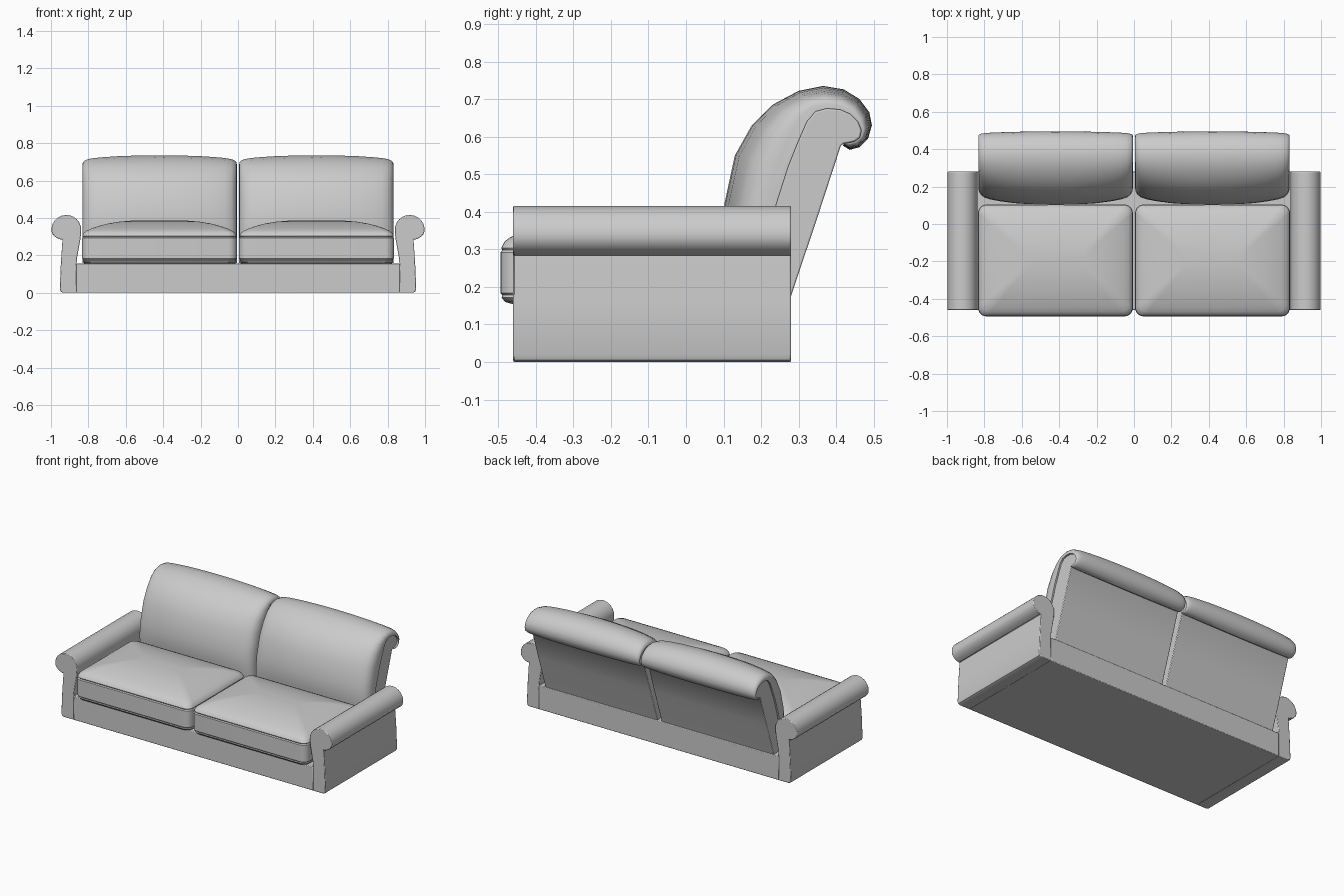
import bpy, bmesh, math

if "Cube" in bpy.data.objects:
    bpy.data.objects.remove(bpy.data.objects["Cube"])


def make(name, bm, angle=35, bevel=0):
    bmesh.ops.recalc_face_normals(bm, faces=bm.faces)
    me = bpy.data.meshes.new(name)
    bm.to_mesh(me)
    bm.free()
    ob = bpy.data.objects.new(name, me)
    bpy.context.collection.objects.link(ob)
    bpy.ops.object.select_all(action='DESELECT')
    bpy.context.view_layer.objects.active = ob
    ob.select_set(True)
    bpy.ops.object.shade_smooth_by_angle(angle=math.radians(angle))
    if bevel:
        m = ob.modifiers.new("soft_edges", 'BEVEL')
        m.width, m.segments = bevel, 2
        m.limit_method, m.angle_limit = 'ANGLE', math.radians(50)
    return ob


def loft(rings):
    """Skin a list of closed point rings and cap both ends."""
    bm = bmesh.new()
    vs = [[bm.verts.new(p) for p in r] for r in rings]
    n = len(vs[0])
    for a, b in zip(vs, vs[1:]):
        for i in range(n):
            j = (i + 1) % n
            bm.faces.new((a[i], a[j], b[j], b[i]))
    bm.faces.new(vs[0])
    bm.faces.new(vs[-1])
    return bm


def rounded_rect(x0, x1, y0, y1, r, z, seg=6):
    pts = []
    for k, (cx, cy) in enumerate(((x1 - r, y1 - r), (x0 + r, y1 - r),
                                  (x0 + r, y0 + r), (x1 - r, y0 + r))):
        for i in range(seg + 1):
            a = math.pi / 2 * (k + i / seg)
            pts.append((cx + r * math.cos(a), cy + r * math.sin(a), z))
    return pts


# Base plinth
bm = bmesh.new()
bmesh.ops.create_cube(bm, size=1)
for v in bm.verts:
    v.co = (v.co.x * 1.73, v.co.y * 0.74 - 0.09, (v.co.z + 0.5) * 0.155)
make("base", bm, bevel=0.004)

# Rolled arm outline (x, z): stem plus scroll arc
arm = [(0.862, 0.0), (0.935, 0.0), (0.948, 0.006), (0.953, 0.02), (0.947, 0.16), (0.938, 0.287)]
for i in range(17):
    a = math.radians(-70 + 250 * i / 16)
    arm.append((0.918 + 0.08 * math.cos(a), 0.336 + 0.08 * (math.sin(a) if a > 0 else 0.7 * math.sin(a))))
arm += [(0.842, 0.29), (0.851, 0.24), (0.860, 0.19), (0.864, 0.14)]

# Back cushion: outer (front/top) line and inner line (y, z), paired point by point
outer = [(0.15, 0.16), (0.12, 0.25), (0.102, 0.34), (0.102, 0.42), (0.13, 0.55), (0.175, 0.63),
         (0.232, 0.686), (0.30, 0.722), (0.365, 0.735), (0.42, 0.726), (0.462, 0.70), (0.488, 0.665),
         (0.495, 0.63), (0.485, 0.595), (0.462, 0.572), (0.436, 0.565), (0.418, 0.576)]
inner = [(0.20, 0.16), (0.208, 0.25), (0.22, 0.34), (0.24, 0.42), (0.272, 0.52), (0.30, 0.59),
         (0.322, 0.64), (0.345, 0.667), (0.375, 0.675), (0.41, 0.672), (0.438, 0.66), (0.458, 0.64),
         (0.467, 0.617), (0.463, 0.598), (0.45, 0.588), (0.434, 0.584), (0.42, 0.582)]


def back_ring(x, k):
    front = [(x, o[0] + (n[0] - o[0]) * k, o[1] + (n[1] - o[1]) * k) for o, n in zip(outer, inner)]
    return front + [(x, n[0], n[1]) for n in reversed(inner)]


for side, s in (("right", 1), ("left", -1)):
    make("arm_" + side, loft([[(s * x, y, z) for x, z in arm] for y in (-0.46, 0.28)]), bevel=0.004)

    # Seat cushion: (inset, height) from underside to crown
    layers = [(0.03, 0.155), (0.012, 0.16), (0.003, 0.172), (0.005, 0.178), (0.0, 0.184), (0.0, 0.292),
              (0.005, 0.298), (0.002, 0.304), (0.010, 0.320), (0.024, 0.331), (0.05, 0.343),
              (0.09, 0.357), (0.14, 0.370), (0.20, 0.380), (0.26, 0.385)]
    rings = []
    for d, z in layers:
        rings.append([(s * x, y, zz) for x, y, zz in
                      rounded_rect(0.006 + d, 0.834 - d, -0.494 + d, 0.104 - d, max(0.045 - 0.15 * d, 0.02), z)])
    make("seat_cushion_" + side, loft(rings))

    # Back cushion: crowned across its width with rounded ends
    half = [(0.413, 0.80), (0.410, 0.62), (0.400, 0.46), (0.382, 0.34), (0.35, 0.25), (0.30, 0.17),
            (0.22, 0.08), (0.11, 0.02)]
    stations = [(-w, k) for w, k in half] + [(0, 0)] + [(w, k) for w, k in reversed(half)]
    make("back_cushion_" + side, loft([back_ring(s * (0.419 + w), k) for w, k in stations]), angle=45)

    # Back panel filling the core behind the cushion
    core = inner + [(0.412, 0.575), (0.345, 0.37), (0.281, 0.18), (0.272, 0.15)]
    make("back_panel_" + side, loft([[(s * x, y, z) for y, z in core] for x in (0.014, 0.824)]), bevel=0.004)
